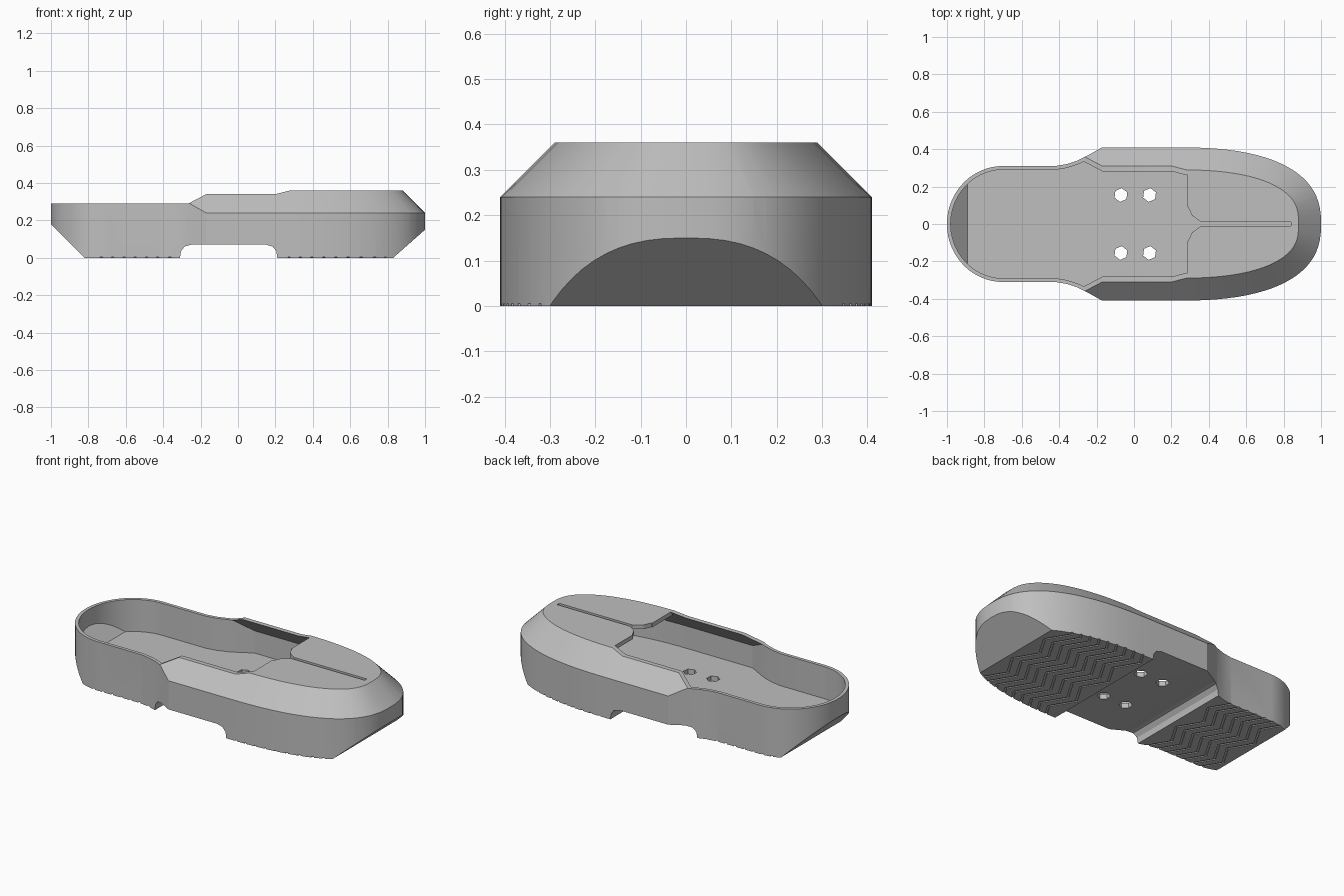
import bpy
import bmesh
from math import sin, cos, pi
from mathutils import Vector

if "Cube" in bpy.data.objects:
    bpy.data.objects.remove(bpy.data.objects["Cube"], do_unlink=True)

# Single moulded grey
grey = bpy.data.materials.new("moulded_grey")
grey.use_nodes = True
GREY = (0.52, 0.52, 0.52, 1)
grey.diffuse_color = GREY
grey.node_tree.nodes["Principled BSDF"].inputs["Base Color"].default_value = GREY


def loft(name, stacks):
    """Closed solids, each skinned through a list of equal point rings."""
    bm = bmesh.new()
    for rings in stacks:
        loops = [[bm.verts.new(p) for p in ring] for ring in rings]
        n = len(loops[0])
        for a, b in zip(loops, loops[1:]):
            for i in range(n):
                j = (i + 1) % n
                bm.faces.new((a[i], a[j], b[j], b[i]))
        bm.faces.new(loops[0][::-1])
        bm.faces.new(loops[-1])
    bmesh.ops.recalc_face_normals(bm, faces=bm.faces)
    mesh = bpy.data.meshes.new(name)
    bm.to_mesh(mesh)
    bm.free()
    mesh.materials.append(grey)
    ob = bpy.data.objects.new(name, mesh)
    bpy.context.collection.objects.link(ob)
    return ob


def at_height(pts, z):
    return [(x, y, z) for x, y in pts]


def upright(pts, z0, z1):
    return [at_height(pts, z0), at_height(pts, z1)]


def side_prism(name, profile):
    return loft(name, [[[(x, y, z) for x, z in profile] for y in (-0.8, 0.8)]])


def solid_volume(mesh):
    """Volume of a closed mesh, or None when it has open edges."""
    bm = bmesh.new()
    bm.from_mesh(mesh)
    closed = len(bm.faces) > 0 and all(e.is_manifold for e in bm.edges)
    volume = bm.calc_volume() if closed else None
    bm.free()
    return volume


def boolean(target, tool, operation):
    """Cut with the first solver that leaves a closed, smaller solid."""
    before = target.data.copy()
    start = solid_volume(before)
    bpy.context.view_layer.objects.active = target
    for solver in ("MANIFOLD", "EXACT"):
        mod = target.modifiers.new("cut", "BOOLEAN")
        mod.object, mod.operation, mod.solver = tool, operation, solver
        bpy.ops.object.modifier_apply(modifier=mod.name)
        volume = solid_volume(target.data)
        if volume and (start is None or 0 < volume < start - 1e-6):
            break
        if solver == "MANIFOLD":
            target.data = before
    bpy.data.objects.remove(tool, do_unlink=True)


def mirrored(half):
    return half + [(x, -y) for x, y in reversed(half) if abs(y) > 1e-6]


def inset(pts, d):
    """Move a counter-clockwise outline inwards by d with mitred corners."""
    out = []
    for i, p in enumerate(pts):
        p = Vector(p)
        e1 = (p - Vector(pts[i - 1])).normalized()
        e2 = (Vector(pts[(i + 1) % len(pts)]) - p).normalized()
        n1, n2 = Vector((-e1.y, e1.x)), Vector((-e2.y, e2.x))
        q = p + (n1 + n2) * (d / (1 + n1.dot(n2)))
        out.append((q.x, q.y))
    return out


# Plan outlines: rounded toe, flared middle, narrower round heel
STEPS = 22
angles = [pi / 2 * i / STEPS for i in range(STEPS + 1)]
toe = [(0.22 + 0.78 * max(cos(t), 0) ** 0.8, 0.41 * sin(t) ** 0.8) for t in angles]
toe[-1] = (0.22, 0.41)
heel = [(-0.70 - 0.30 * sin(t), 0.31 * cos(t)) for t in angles]
heel[-1] = (-1.0, 0.0)
waist = [(-0.17, 0.41), (-0.25, 0.365), (-0.30, 0.34), (-0.36, 0.32), (-0.42, 0.31)]
plan = mirrored(toe + waist + heel)
chamfer_plan = mirrored(toe + [(-1.4, 0.41)])


def chamfer_hull(shift):
    """Sloping sides that lean in at 45 degrees above the side edge."""
    spread = [(-0.1, -0.2), (0.04, -0.2), (0.385, 0.145)]
    return loft("chamfer_hull",
                [[at_height(inset(chamfer_plan, d + shift), z) for z, d in spread]])


# Outer body with the underside channel and cut-back toe and heel
arch = [(0.21, 0), (0.205, 0.035), (0.185, 0.06), (0.15, 0.07)]
arch += [(-0.10 - x, z) for x, z in reversed(arch[:])]
outer_side = [(-0.82, 0), (-1.1, 0.28), (-1.1, 0.29), (-0.265, 0.29), (-0.17, 0.34),
              (0.20, 0.34), (0.28, 0.36), (1.1, 0.36), (1.1, 0.238), (0.83, 0)] + arch
body = loft("shoe_shell", [upright(plan, -0.1, 0.5)])
boolean(body, chamfer_hull(0), "INTERSECT")
boolean(body, side_prism("outer_side", outer_side), "INTERSECT")

# Hollow inside, open behind the toe cover
inner_side = [(-0.89, 0.1), (-1.1, 0.31), (-1.1, 0.55), (0.285, 0.55), (0.285, 0.335),
              (1.1, 0.335), (1.1, 0.268), (0.91, 0.1)]
cavity = loft("cavity", [upright(inset(plan, 0.02), 0.0, 0.6)])
boolean(cavity, chamfer_hull(0.028), "INTERSECT")
boolean(cavity, side_prism("inner_side", inner_side), "INTERSECT")
boolean(body, cavity, "DIFFERENCE")

# Notch and long slot in the toe cover
slot_half = [(0.84, 0.01), (0.36, 0.01), (0.31, 0.045), (0.29, 0.09), (0.2, 0.09)]
boolean(body, loft("slot", [upright(mirrored(slot_half), 0.25, 0.45)]), "DIFFERENCE")

# Four bolt holes through the floor
holes = []
for hx in (-0.07, 0.083):
    for hy in (-0.155, 0.155):
        ring = [(hx + 0.037 * cos(a * pi / 3 + 0.4), hy + 0.037 * sin(a * pi / 3 + 0.4))
                for a in range(6)]
        holes.append(upright(ring, -0.05, 0.2))
boolean(body, loft("bolt_holes", holes), "DIFFERENCE")

# Shallow zigzag tread under the heel and toe pads
treads = []
for start, count in ((-0.80, 7), (0.23, 9)):
    for k in range(count):
        path = [(start + 0.06 * k + 0.08 * (i % 2), -0.47 + 0.134 * i) for i in range(8)]
        back = [(x + 0.013, y) for x, y in reversed(path)]
        treads.append(upright(path + back, -0.02, 0.005))
boolean(body, loft("tread_grooves", treads), "DIFFERENCE")

# Smooth the curved walls and keep the crisp edges
bpy.ops.object.select_all(action="DESELECT")
body.select_set(True)
bpy.context.view_layer.objects.active = body
bpy.ops.object.shade_smooth_by_angle(angle=pi / 7)
